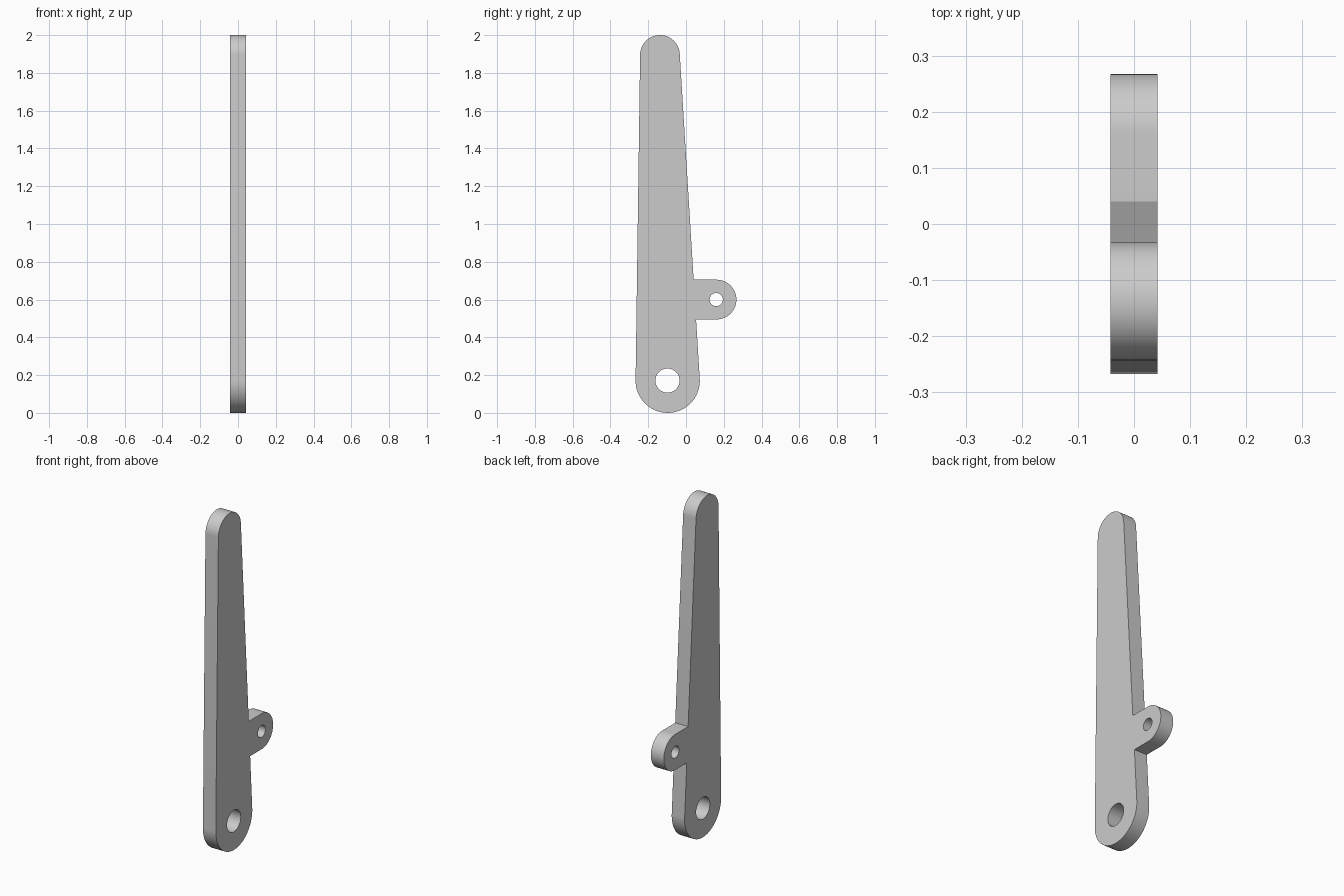
import bpy
import bmesh
from math import acos, atan2, cos, sin, pi, hypot
from mathutils import Matrix

cube = bpy.data.objects.get("Cube")
if cube:
    bpy.data.objects.remove(cube, do_unlink=True)

HALF_THICKNESS = 0.042
PIVOT, PIVOT_R = (-0.097, 0.17), 0.17
TIP, TIP_R = (-0.138, 1.895), 0.105
TAB, TAB_R = (0.162, 0.6), 0.105


def arc(centre, radius, start, end, steps):
    """Points along an arc in the side plane (y, z)."""
    angles = [start + (end - start) * i / steps for i in range(steps + 1)]
    return [(centre[0] + radius * cos(a), centre[1] + radius * sin(a)) for a in angles]


def hole(centre, radius):
    return arc(centre, radius, 0, 2 * pi, 48)[:-1]


# Tapered arm: two end arcs joined by their common tangents
dy, dz = TIP[0] - PIVOT[0], TIP[1] - PIVOT[1]
axis = atan2(dz, dy)
spread = acos((PIVOT_R - TIP_R) / hypot(dy, dz))
tip = arc(TIP, TIP_R, axis - spread, axis + spread, 40)
base = arc(PIVOT, PIVOT_R, axis + spread, axis - spread + 2 * pi, 48)


def rear_edge(z):
    """Point on the rear tangent at height z, where the tab joins."""
    (y0, z0), (y1, z1) = base[-1], tip[0]
    return (y0 + (y1 - y0) * (z - z0) / (z1 - z0), z)


# Rounded tab on the rear edge
tab = [rear_edge(TAB[1] - TAB_R)]
tab += arc(TAB, TAB_R, -pi / 2, pi / 2, 40)
tab.append(rear_edge(TAB[1] + TAB_R))

# Filled outline with a pivot hole and a tab hole
curve = bpy.data.curves.new("lever_outline", "CURVE")
curve.dimensions = "2D"
curve.fill_mode = "BOTH"
curve.extrude = HALF_THICKNESS
for loop in (tip + base + tab, hole((-0.098, 0.171), 0.064), hole((0.16, 0.6), 0.035)):
    spline = curve.splines.new("POLY")
    spline.points.add(len(loop) - 1)
    for point, (y, z) in zip(spline.points, loop):
        point.co = (y, z, 0, 1)
    spline.use_cyclic_u = True

outline = bpy.data.objects.new("lever_outline", curve)
bpy.context.collection.objects.link(outline)
graph = bpy.context.evaluated_depsgraph_get()
mesh = bpy.data.meshes.new_from_object(outline.evaluated_get(graph))
bpy.data.objects.remove(outline, do_unlink=True)

# Stand the plate upright and weld its rims
bm = bmesh.new()
bm.from_mesh(mesh)
bm.transform(Matrix(((0, 0, 1, 0), (1, 0, 0, 0), (0, 1, 0, 0), (0, 0, 0, 1))))
bmesh.ops.remove_doubles(bm, verts=bm.verts, dist=0.0001)
bmesh.ops.recalc_face_normals(bm, faces=bm.faces)
bm.to_mesh(mesh)
bm.free()

lever = bpy.data.objects.new("lever_arm", mesh)
bpy.context.collection.objects.link(lever)

# Plain grey
grey = bpy.data.materials.new("plain_grey")
grey.use_nodes = True
colour = (0.6, 0.6, 0.6, 1)
grey.diffuse_color = colour
grey.node_tree.nodes["Principled BSDF"].inputs["Base Color"].default_value = colour
mesh.materials.clear()
mesh.materials.append(grey)

bpy.ops.object.select_all(action="DESELECT")
lever.select_set(True)
bpy.context.view_layer.objects.active = lever
bpy.ops.object.shade_smooth_by_angle(angle=pi / 6)
